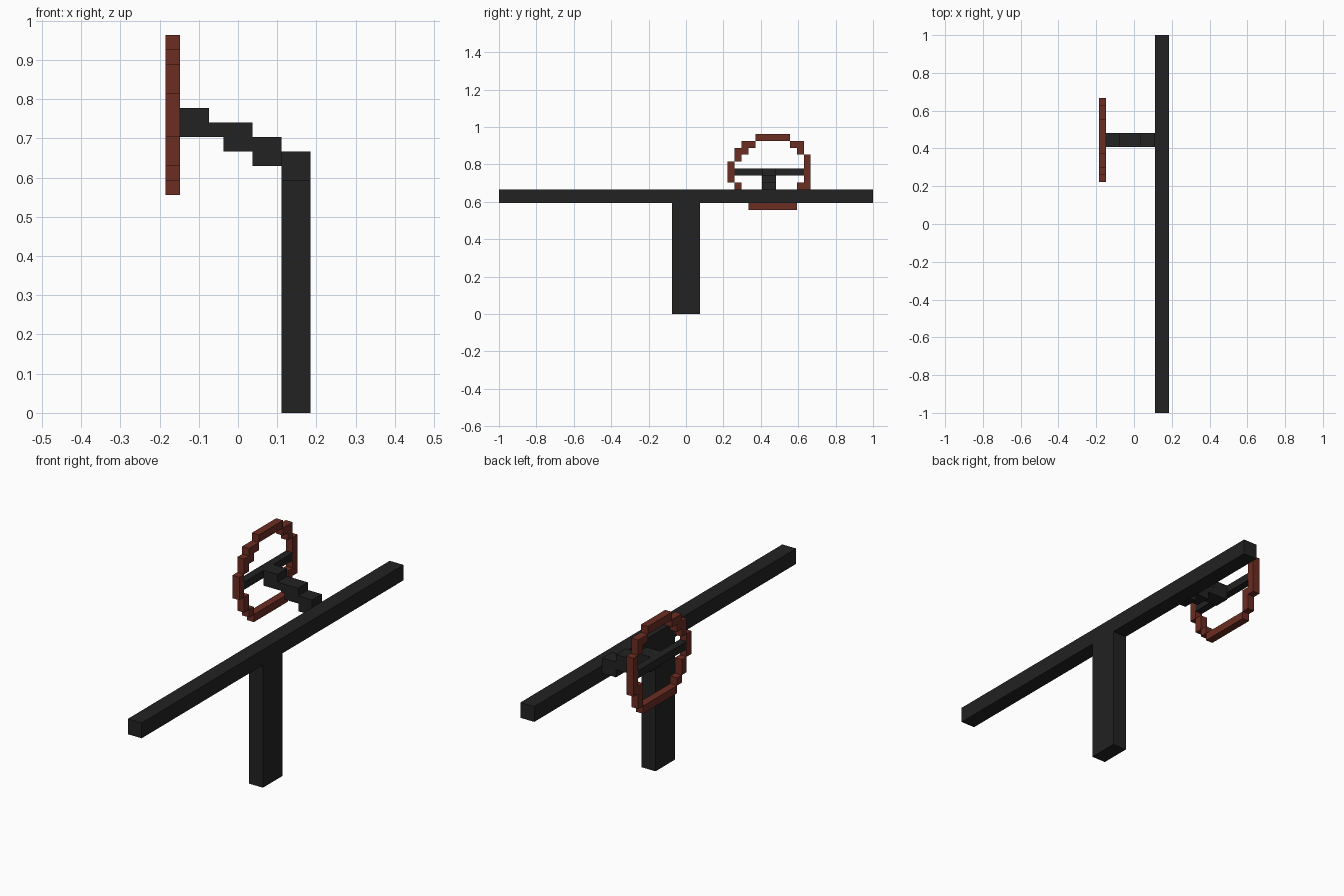
import bpy
import bmesh
from mathutils import Matrix, Vector

default_cube = bpy.data.objects.get("Cube")
if default_cube:
    bpy.data.objects.remove(default_cube, do_unlink=True)

UNIT = 2 / 54  # edge of one block; the crossbar is 54 blocks long


def make_material(name, colour):
    material = bpy.data.materials.new(name)
    material.use_nodes = True
    material.diffuse_color = colour
    shader = next(n for n in material.node_tree.nodes if n.type == "BSDF_PRINCIPLED")
    shader.inputs["Base Color"].default_value = colour
    shader.inputs["Roughness"].default_value = 0.8
    return material


def make_blocks(name, material, boxes):
    """Build one object from boxes given as x, y and z ranges in block units."""
    bm = bmesh.new()
    for ranges in boxes:
        low = Vector([r[0] for r in ranges]) * UNIT
        high = Vector([r[1] for r in ranges]) * UNIT
        place = Matrix.Translation((low + high) / 2) @ Matrix.Diagonal((high - low).to_4d())
        bmesh.ops.create_cube(bm, size=1, matrix=place)
    mesh = bpy.data.meshes.new(name)
    bm.to_mesh(mesh)
    bm.free()
    mesh.materials.append(material)
    part = bpy.data.objects.new(name, mesh)
    bpy.context.collection.objects.link(part)
    return part


black = make_material("matte black", (0.016, 0.016, 0.016, 1))
brown = make_material("reddish brown", (0.15, 0.026, 0.016, 1))

# Post and long crossbar
frame_x = (3, 5)
make_blocks("post", black, [(frame_x, (-2, 2), (0, 16))])
make_blocks("crossbar", black, [(frame_x, (-27, 27), (16, 18))])

# Stepped column running from the crossbar up to the wheel
arm_y = (11, 13)
arm_steps = [((1, 3), (17, 19)), ((-1, 1), (18, 20)),
             ((-2, -1), (19, 20)), ((-4, -2), (19, 21))]
make_blocks("steering_column", black, [(x, arm_y, z) for x, z in arm_steps])

# Thin spoke across the wheel
wheel_x = (-5, -4)
make_blocks("wheel_spoke", black, [(wheel_x, (7, 17), (20, 21))])

# Stepped wheel rim as y and z ranges, clockwise from the top
rim = [((10, 15), (25, 26)),
       ((15, 17), (24, 25)), ((16, 17), (23, 24)),
       ((17, 18), (18, 23)), ((16, 17), (16, 19)),
       ((9, 16), (15, 16)),
       ((8, 9), (16, 17)), ((7, 8), (17, 19)),
       ((6, 7), (19, 22)), ((7, 8), (22, 24)),
       ((8, 9), (23, 25)), ((9, 10), (24, 25))]
make_blocks("wheel_rim", brown, [(wheel_x, y, z) for y, z in rim])
